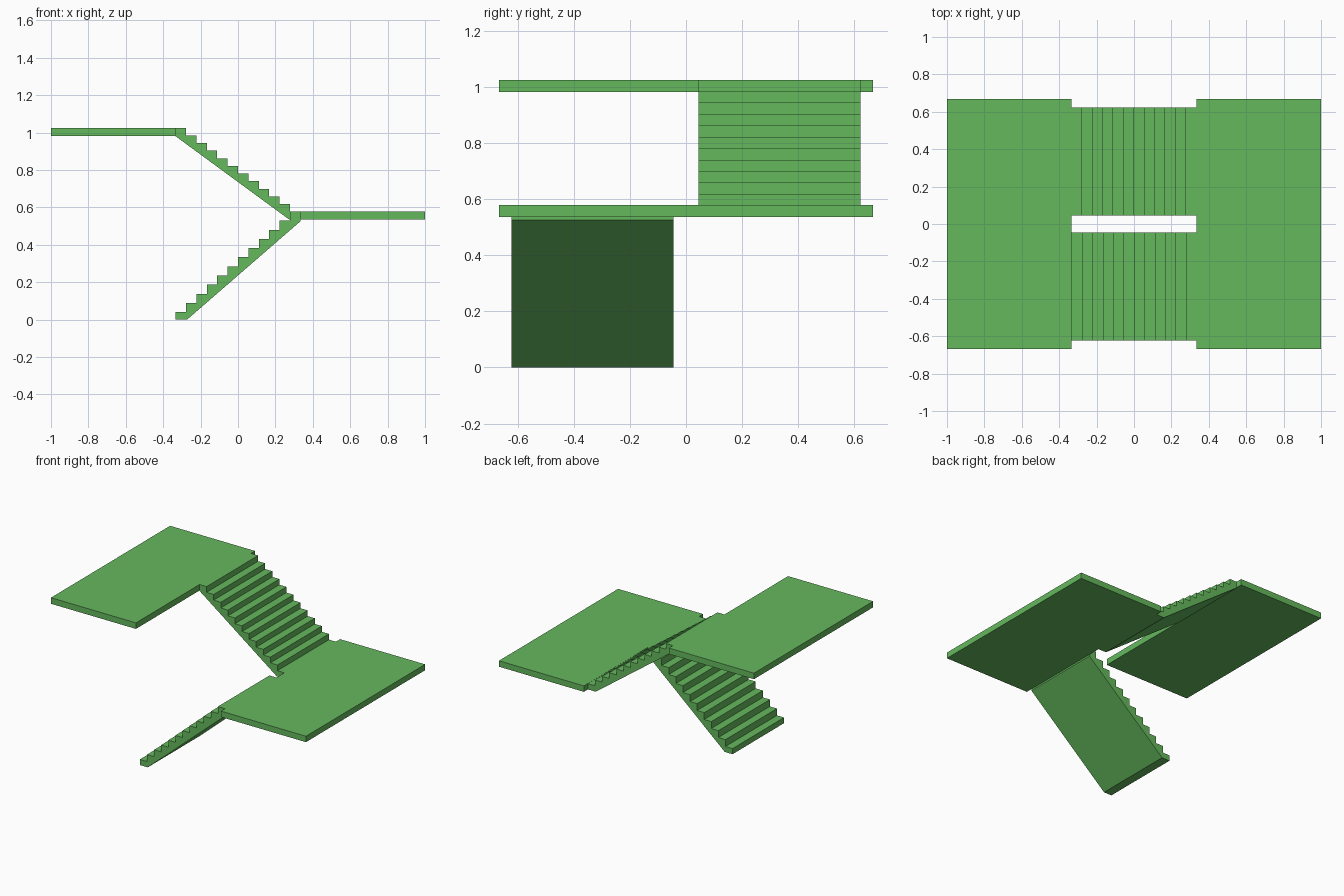
import bpy, bmesh

if "Cube" in bpy.data.objects:
    bpy.data.objects.remove(bpy.data.objects["Cube"])

green = bpy.data.materials.new("green")
green.diffuse_color = (0.13, 0.48, 0.11, 1)
green.use_nodes = True
green.node_tree.nodes["Principled BSDF"].inputs["Base Color"].default_value = green.diffuse_color

STEPS = 12
HALF = 1 / 3               # half length of a flight
TREAD = 2 * HALF / STEPS


def extrude_profile(name, profile, y0, y1):
    """Extrude an x-z outline along y."""
    bm = bmesh.new()
    face = bm.faces.new([bm.verts.new((x, y0, z)) for x, z in profile])
    ext = bmesh.ops.extrude_face_region(bm, geom=[face])
    verts = [v for v in ext["geom"] if isinstance(v, bmesh.types.BMVert)]
    bmesh.ops.translate(bm, verts=verts, vec=(0, y1 - y0, 0))
    bmesh.ops.recalc_face_normals(bm, faces=bm.faces)
    mesh = bpy.data.meshes.new(name)
    bm.to_mesh(mesh)
    bm.free()
    mesh.materials.append(green)
    obj = bpy.data.objects.new(name, mesh)
    bpy.context.collection.objects.link(obj)
    return obj


def flight(name, direction, base, first_top, last_top, soffit_end, y0, y1):
    """Sawtooth flight with a sloped underside; direction is +1 or -1 in x."""
    rise = (last_top - first_top) / (STEPS - 1)
    pts = [(-HALF, base)]
    for i in range(STEPS):
        z = first_top + i * rise
        pts += [(-HALF + i * TREAD, z), (-HALF + (i + 1) * TREAD, z)]
    pts += [(HALF, soffit_end), (-0.272, base)]
    return extrude_profile(name, [(direction * x, z) for x, z in pts], y0, y1)


def landing(name, x0, x1, z0, z1):
    return extrude_profile(name, [(x0, z0), (x1, z0), (x1, z1), (x0, z1)],
                           -0.667, 0.667)


# Landings
landing("middle_landing", HALF, 1, 0.536, 0.578)
landing("upper_landing", -1, -HALF, 0.982, 1.025)

# Flights
flight("lower_flight", 1, 0.0, 0.04, 0.578, 0.525, -0.622, -0.045)
flight("upper_flight", -1, 0.536, 0.577, 1.025, 0.98, 0.045, 0.622)
